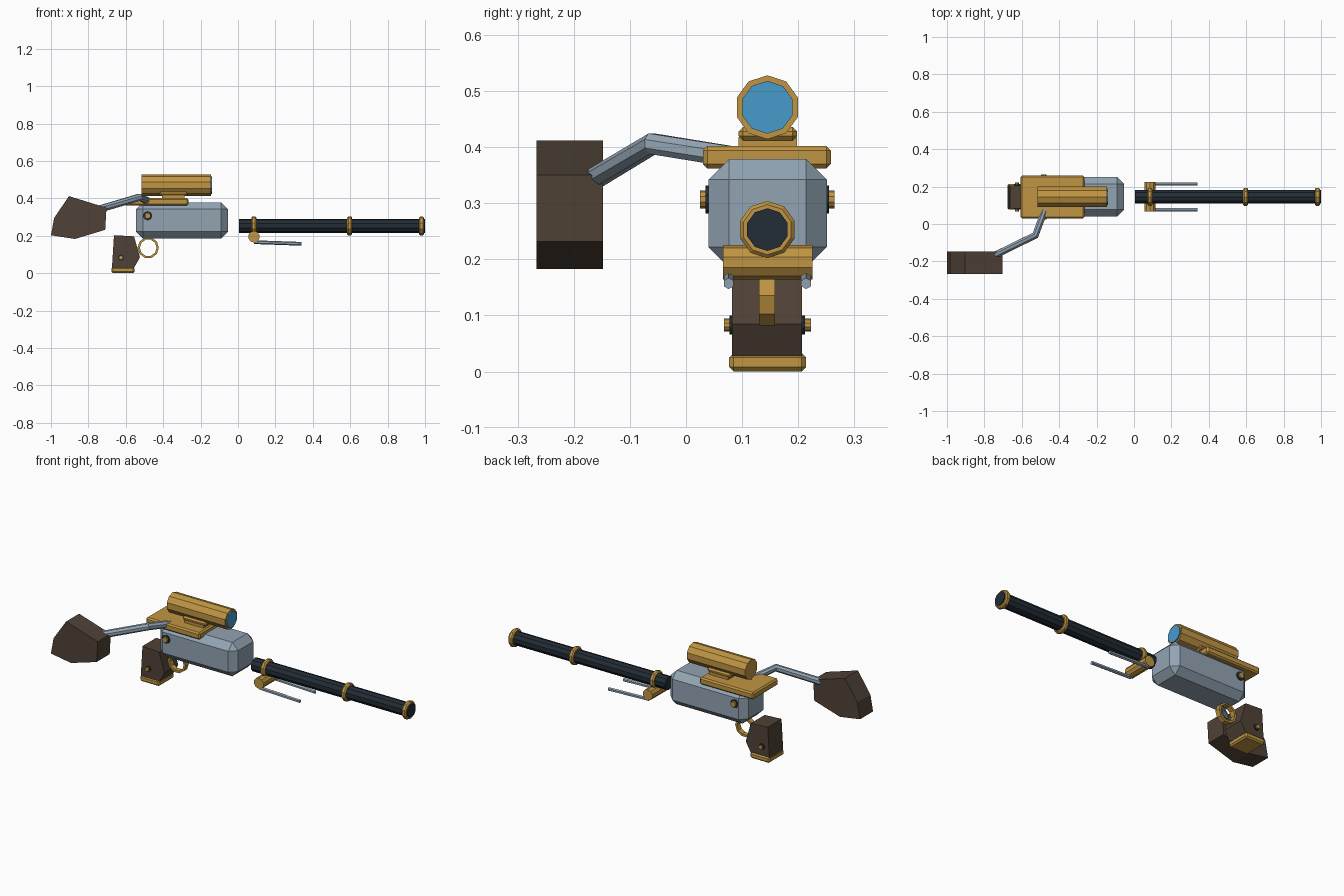
import bpy, bmesh, math
from mathutils import Vector

if "Cube" in bpy.data.objects:
    bpy.data.objects.remove(bpy.data.objects["Cube"])

def mat(name, r, g, b):
    m = bpy.data.materials.new(name)
    m.diffuse_color = (r, g, b, 1)
    m.use_nodes = True
    m.node_tree.nodes["Principled BSDF"].inputs["Base Color"].default_value = m.diffuse_color
    return m

GOLD = mat("brass", 0.53, 0.30, 0.055)
STEEL = mat("blue_grey_steel", 0.29, 0.37, 0.45)
DARK = mat("dark_gunmetal", 0.016, 0.026, 0.036)
BROWN = mat("dark_wood", 0.080, 0.055, 0.038)
GLASS = mat("blue_glass", 0.065, 0.33, 0.60)
YC = 0.145  # centre plane of the main body

def finish(name, bm, material, bevel=0):
    bmesh.ops.recalc_face_normals(bm, faces=bm.faces)
    if bevel:
        sharp = [e for e in bm.edges if e.calc_face_angle(0) > math.radians(60)]
        bmesh.ops.bevel(bm, geom=sharp, offset=bevel, segments=1, affect='EDGES')
    me = bpy.data.meshes.new(name)
    bm.to_mesh(me)
    bm.free()
    me.materials.append(material)
    ob = bpy.data.objects.new(name, me)
    bpy.context.collection.objects.link(ob)
    return ob

def polygon(cx, cz, r, n, start=math.pi / 2):
    return [(cx + r * math.cos(start + i * math.tau / n),
             cz + r * math.sin(start + i * math.tau / n)) for i in range(n)]

def prism(name, pts, axis, lo, hi, material, bevel=0):
    """Extrude a profile along x (points are y,z) or along y (points are x,z)."""
    place = (lambda p, t: (t, p[0], p[1])) if axis == 'x' else (lambda p, t: (p[0], t, p[1]))
    bm = bmesh.new()
    face = bm.faces.new([bm.verts.new(place(p, lo)) for p in pts])
    ext = bmesh.ops.extrude_face_region(bm, geom=[face], use_keep_orig=True)
    bmesh.ops.translate(bm, vec=place((0, 0), hi - lo),
                        verts=[v for v in ext['geom'] if isinstance(v, bmesh.types.BMVert)])
    return finish(name, bm, material, bevel)

def box(name, x0, x1, y0, y1, z0, z1, material, bevel=0):
    return prism(name, [(x0, z0), (x1, z0), (x1, z1), (x0, z1)], 'y', y0, y1, material, bevel)

def tube(name, path, r, n, material):
    """Solid rod swept through the path points."""
    path = [Vector(p) for p in path]
    bm = bmesh.new()
    rings = []
    for i, p in enumerate(path):
        d = (path[min(i + 1, len(path) - 1)] - path[max(i - 1, 0)]).normalized()
        side = d.cross(Vector((0, 0, 1))).normalized()
        up = side.cross(d)
        rings.append([bm.verts.new(p + side * u + up * v)
                      for u, v in polygon(0, 0, r, n, math.pi / n)])
    for a, b in zip(rings, rings[1:]):
        for i in range(n):
            bm.faces.new((a[i], a[(i + 1) % n], b[(i + 1) % n], b[i]))
    bm.faces.new(rings[0])
    bm.faces.new(rings[-1])
    return finish(name, bm, material)

# Barrel with three brass bands
prism("barrel", polygon(YC, 0.253, 0.038, 10), 'x', 0.005, 0.992, DARK)
prism("muzzle_face", polygon(YC, 0.253, 0.038, 10), 'x', 0.992, 1.0, DARK)
for i, x in enumerate((0.085, 0.597, 0.981)):
    prism(f"barrel_band_{i + 1}", polygon(YC, 0.253, 0.051, 10), 'x',
          x - 0.013, x + 0.013, GOLD, 0.006)

# Bipod hinge and folded legs
prism("bipod_hinge", polygon(0.085, 0.195, 0.031, 10), 'y', 0.066, 0.225, GOLD)
for side in (-1, 1):
    y = YC + side * 0.069
    tube(f"bipod_leg_{'left' if side > 0 else 'right'}",
         [(0.085, y, 0.166), (0.34, y, 0.157)], 0.010, 6, STEEL)

# Receiver and top plate
box("receiver", -0.545, -0.053, 0.040, 0.251, 0.185, 0.379, STEEL, 0.037)
box("top_plate", -0.607, -0.265, 0.030, 0.258, 0.362, 0.402, GOLD, 0.008)

# Scope on its mount
box("scope_mount_foot", -0.405, -0.285, 0.094, 0.198, 0.395, 0.418, GOLD)
box("scope_mount_cradle", -0.42, -0.27, 0.094, 0.198, 0.412, 0.436, GOLD, 0.008)
prism("scope_body", polygon(YC, 0.471, 0.057, 10), 'x', -0.515, -0.145, GOLD)
prism("scope_lens", polygon(YC, 0.471, 0.047, 10), 'x', -0.15, -0.139, GLASS)

# Grip and its base cap
prism("grip", [(-0.663, 0.203), (-0.556, 0.197), (-0.524, 0.085),
               (-0.556, 0.028), (-0.674, 0.028)], 'y', 0.082, 0.207, BROWN)
box("grip_cap", -0.677, -0.554, 0.077, 0.214, 0.0, 0.033, GOLD, 0.008)

# Studs: brass head on a dark washer, both sides
def studs(name, x, z, half, r_head, r_washer):
    for side in (-1, 1):
        for part, r, out, m in (("washer", r_washer, half + 0.004, DARK),
                                ("head", r_head, half + 0.014, GOLD)):
            a, b = YC + side * (half - 0.01), YC + side * out
            prism(f"{name}_{part}_{'left' if side > 0 else 'right'}",
                  polygon(x, z, r, 10), 'y', min(a, b), max(a, b), m)

studs("receiver_stud", -0.483, 0.307, 0.106, 0.016, 0.025)
studs("grip_stud", -0.626, 0.083, 0.0635, 0.0115, 0.017)

# Trigger guard: square-section ring
bm = bmesh.new()
loops = [[bm.verts.new((x, y, z)) for x, z in polygon(-0.48, 0.136, r, 10, 0)]
         for r, y in ((0.057, 0.130), (0.057, 0.159), (0.045, 0.159), (0.045, 0.130))]
for a, b in zip(loops, loops[1:] + loops[:1]):
    for i in range(10):
        bm.faces.new((a[i], a[(i + 1) % 10], b[(i + 1) % 10], b[i]))
finish("trigger_guard", bm, GOLD)

# Offset shoulder stock on a bent arm
tube("stock_arm", [(-0.468, 0.10, 0.380), (-0.527, -0.060, 0.406), (-0.74, -0.165, 0.343)],
     0.020, 8, STEEL)
prism("shoulder_stock", [(-0.904, 0.412), (-0.703, 0.350), (-0.710, 0.232),
                         (-0.872, 0.183), (-1.0, 0.203), (-0.983, 0.295)],
      'y', -0.266, -0.148, BROWN)
